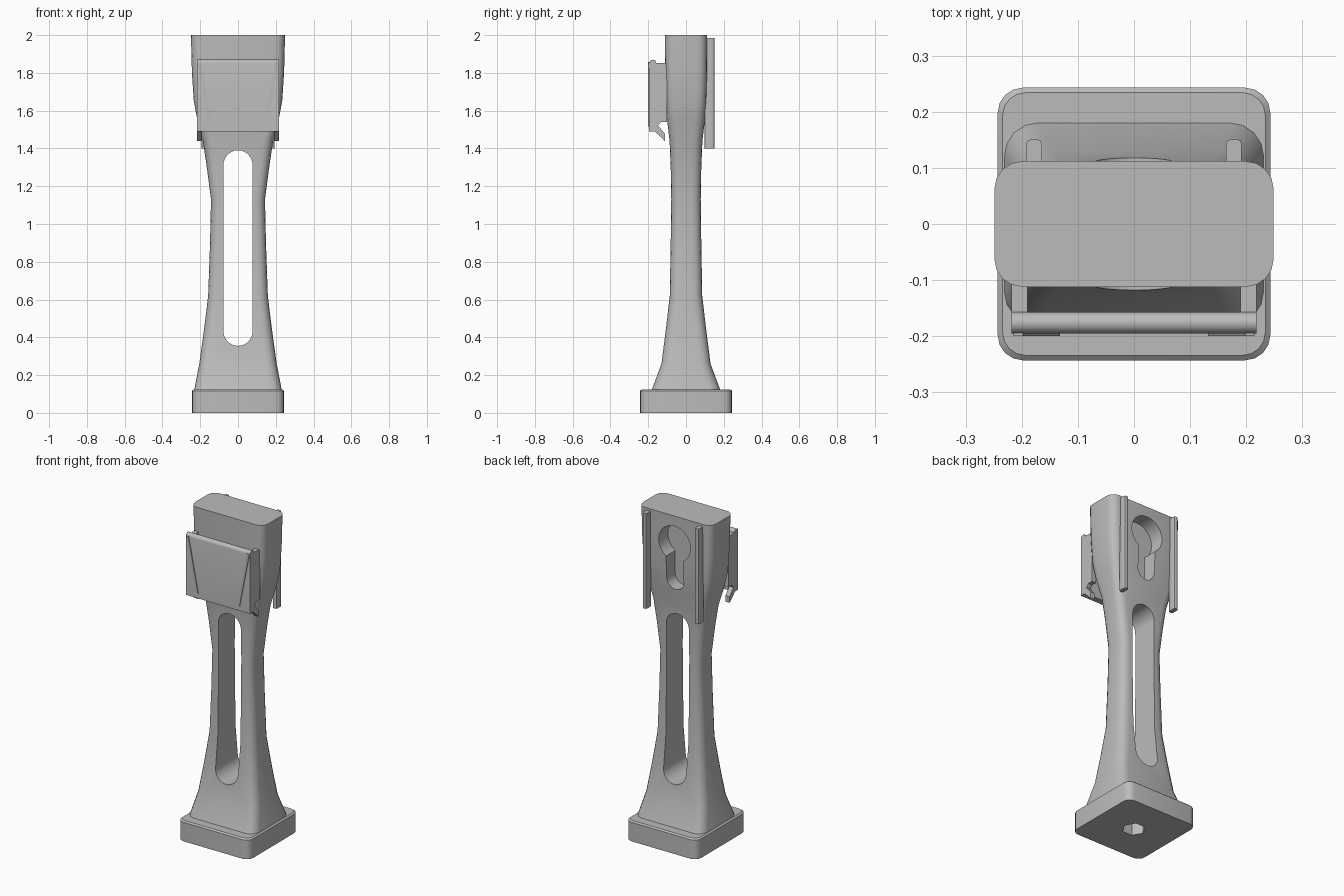
import bpy, bmesh, math
from mathutils import Vector

if "Cube" in bpy.data.objects:
    bpy.data.objects.remove(bpy.data.objects["Cube"])

grey = bpy.data.materials.new("plain grey")
grey.diffuse_color = (0.5, 0.5, 0.5, 1)
grey.use_nodes = True
grey.node_tree.nodes["Principled BSDF"].inputs["Base Color"].default_value = grey.diffuse_color


def make(name, bm):
    bmesh.ops.recalc_face_normals(bm, faces=bm.faces)
    me = bpy.data.meshes.new(name)
    bm.to_mesh(me)
    bm.free()
    me.materials.append(grey)
    ob = bpy.data.objects.new(name, me)
    bpy.context.collection.objects.link(ob)
    return ob


def activate(ob):
    bpy.ops.object.select_all(action='DESELECT')
    ob.select_set(True)
    bpy.context.view_layer.objects.active = ob


def smooth(ob, angle=30):
    activate(ob)
    bpy.ops.object.shade_smooth_by_angle(angle=math.radians(angle))


def rounded_rect(hx, hy, r, seg=4):
    pts = []
    for k, (sx, sy) in enumerate([(1, 1), (-1, 1), (-1, -1), (1, -1)]):
        for i in range(seg + 1):
            a = math.pi / 2 * (k + i / seg)
            pts.append((sx * (hx - r) + r * math.cos(a), sy * (hy - r) + r * math.sin(a)))
    return pts


def loft(name, rings):
    """rings: (z, half width, half depth, corner radius)"""
    bm = bmesh.new()
    loops = [[bm.verts.new((x, y, z)) for x, y in rounded_rect(hx, hy, r)]
             for z, hx, hy, r in rings]
    n = len(loops[0])
    for a, b in zip(loops, loops[1:]):
        for i in range(n):
            bm.faces.new((a[i], a[(i + 1) % n], b[(i + 1) % n], b[i]))
    bm.faces.new(loops[0])
    bm.faces.new(loops[-1])
    return make(name, bm)


def extrude(name, pts, axis, lo, hi):
    """Extrude a 2D outline along x, y or z between lo and hi."""
    place = {'x': lambda a, b, t: (t, a, b),
             'y': lambda a, b, t: (a, t, b),
             'z': lambda a, b, t: (a, b, t)}[axis]
    bm = bmesh.new()
    face = bm.faces.new([bm.verts.new(place(a, b, lo)) for a, b in pts])
    new = bmesh.ops.extrude_face_region(bm, geom=[face])['geom']
    shift = Vector(place(0, 0, hi - lo))
    bmesh.ops.translate(bm, verts=[v for v in new if isinstance(v, bmesh.types.BMVert)], vec=shift)
    return make(name, bm)


def arc(cx, cy, r, a0, a1, n):
    return [(cx + r * math.cos(math.radians(a0 + (a1 - a0) * i / n)),
             cy + r * math.sin(math.radians(a0 + (a1 - a0) * i / n))) for i in range(n + 1)]


def cut(ob, cutter):
    cutter.hide_render = True
    mod = ob.modifiers.new("cut", 'BOOLEAN')
    mod.operation = 'DIFFERENCE'
    mod.solver = 'EXACT'
    mod.object = cutter
    activate(ob)
    bpy.ops.object.modifier_apply(modifier=mod.name)
    bpy.data.objects.remove(cutter)


# Square foot with a softened top rim and a hexagonal socket below
foot = loft("foot", [(0, .243, .243, .045), (.117, .243, .243, .045), (.125, .234, .234, .04)])
cut(foot, extrude("socket_cutter", arc(0, 0, .066, 0, 300, 5), 'z', -.05, .1))
smooth(foot)

# Waisted column
column = loft("column", [
    (.12, .232, .182, .06), (.26, .205, .13, .055), (.44, .18, .107, .052),
    (.62, .158, .086, .05), (.9, .148, .081, .048), (1.13, .143, .078, .047),
    (1.3, .165, .081, .048), (1.44, .186, .087, .05), (1.55, .215, .1, .05),
    (1.65, .234, .108, .05), (1.8, .244, .111, .05), (2.0, .249, .112, .05)])

# Long through slot
slot = arc(0, 1.313, .077, 0, 180, 16) + arc(0, .432, .077, 180, 360, 16)
cut(column, extrude("slot_cutter", slot, 'y', -.4, .4))

# Keyhole recess in the back
half = math.degrees(math.asin(.058 / .108))
keyhole = arc(0, 1.83, .108, -90 + half, 270 - half, 24) + arc(0, 1.603, .058, 180, 360, 12)
cut(column, extrude("keyhole_cutter", keyhole, 'y', .022, .3))
smooth(column)

# Front clip plate with a rounded top edge
lip = [(-.157, 1.49), (-.195, 1.49)] + arc(-.176, 1.851, .019, 180, 0, 8)
smooth(extrude("clip_plate", lip, 'x', -.218, .218))

# Paired parts: clip side with hook, slanted rib, back rail
side = [(-.16, 1.852), (-.1, 1.852), (-.1, 1.54), (-.13, 1.54), (-.148, 1.522),
        (-.112, 1.478), (-.112, 1.44), (-.165, 1.49)]
for s, tag in ((-1, "left"), (1, "right")):
    extrude("clip_side_" + tag, side, 'x', s * .19, s * .218)
    rib = [(s * .215, 1.852), (s * .198, 1.857), (s * .132, 1.522), (s * .149, 1.517)]
    extrude("clip_rib_" + tag, rib, 'y', -.2, -.19)
    rail = [(s * .178 + x, .125 + y) for x, y in rounded_rect(.014, .026, .009, 2)]
    smooth(extrude("back_rail_" + tag, rail, 'z', 1.4, 1.985))
